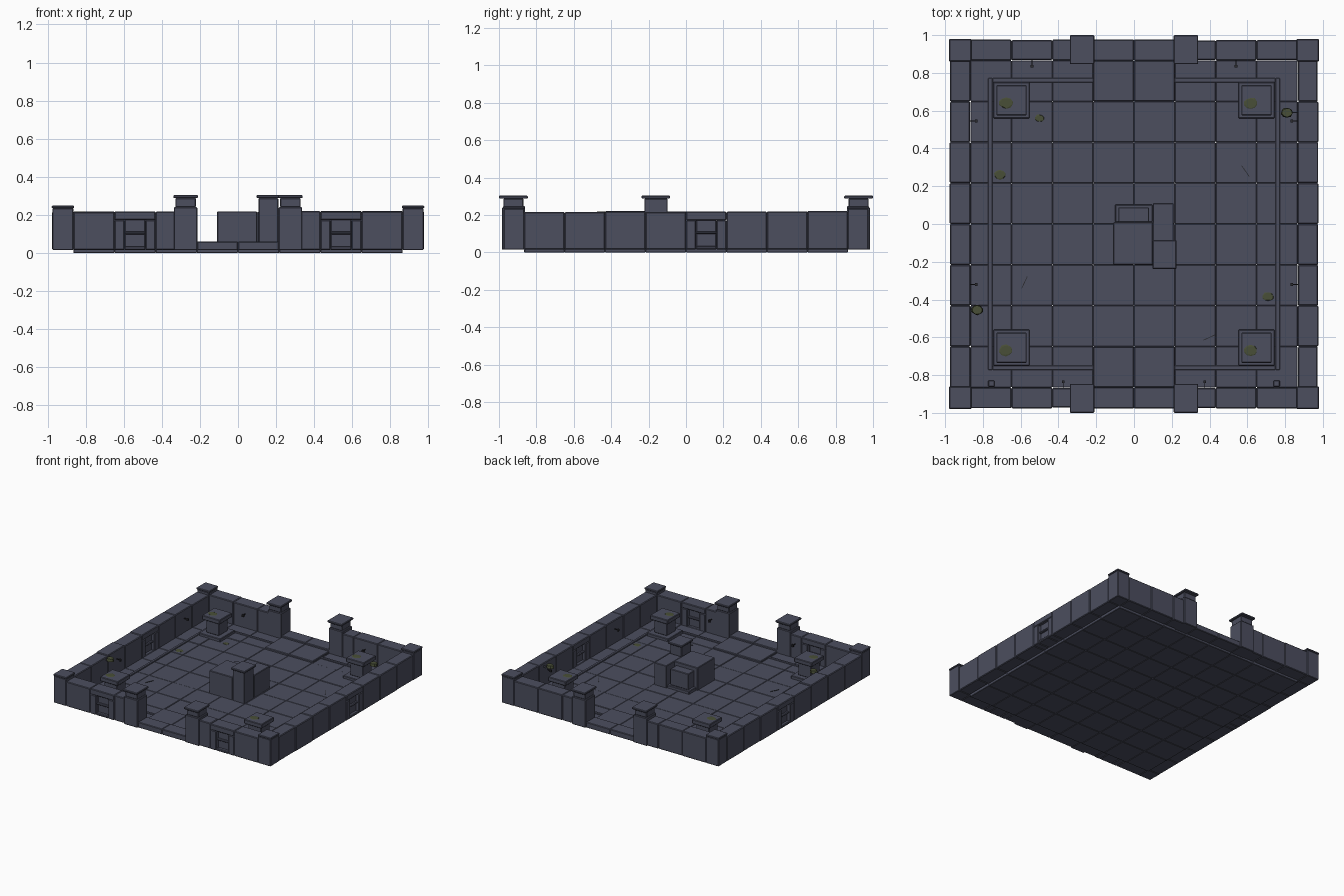
import bpy, bmesh, math, random
from mathutils import Matrix, Vector

random.seed(4)
cube = bpy.data.objects.get("Cube")
if cube:
    bpy.data.objects.remove(cube, do_unlink=True)


def material(name, rgb):
    m = bpy.data.materials.new(name)
    m.use_nodes = True
    m.diffuse_color = (*rgb, 1)
    bsdf = next(n for n in m.node_tree.nodes if n.type == 'BSDF_PRINCIPLED')
    bsdf.inputs["Base Color"].default_value = (*rgb, 1)
    bsdf.inputs["Roughness"].default_value = 0.9
    return m


STONE = material("slate_stone", (0.072, 0.077, 0.114))
IRON = material("dark_iron", (0.025, 0.025, 0.03))
MOSS = material("moss_green", (0.066, 0.078, 0.038))


def add_object(name, bm, mat):
    mesh = bpy.data.meshes.new(name)
    bm.to_mesh(mesh)
    bm.free()
    mesh.materials.append(mat)
    ob = bpy.data.objects.new(name, mesh)
    bpy.context.collection.objects.link(ob)
    return ob


def blocks(name, boxes, mat=STONE, edge=0.004):
    """Boxes given as (x0, x1, y0, y1, z0, z1), with chamfered edges."""
    bm = bmesh.new()
    for x0, x1, y0, y1, z0, z1 in boxes:
        size = Matrix.Diagonal((abs(x1 - x0), abs(y1 - y0), z1 - z0, 1))
        mid = Vector(((x0 + x1) / 2, (y0 + y1) / 2, (z0 + z1) / 2))
        bmesh.ops.create_cube(bm, size=1, matrix=Matrix.Translation(mid) @ size)
    ob = add_object(name, bm, mat)
    if edge:
        bev = ob.modifiers.new("edge", 'BEVEL')
        bev.width = edge
        bev.segments = 1
    return ob


def square(x, y, half, z0, z1):
    return (x - half, x + half, y - half, y + half, z0, z1)


def blob(name, x, y, z, r, depth=0.002):
    """Irregular flat patch."""
    bm = bmesh.new()
    bmesh.ops.create_cone(bm, cap_ends=True, segments=10, radius1=r, radius2=r * 0.85, depth=depth)
    for v in bm.verts:
        v.co.x *= random.uniform(0.9, 1.1)
        v.co.y *= random.uniform(0.72, 0.92)
    bmesh.ops.translate(bm, verts=bm.verts, vec=(x, y, z + depth / 2))
    return add_object(name, bm, MOSS)


PITCH = 0.2163
OUT, INN = 0.976, 0.865
FLOOR, TOP = 0.035, 0.218
CORNERS = [(sx, sy) for sx in (-1, 1) for sy in (-1, 1)]

# Paved floor with slightly uneven slabs
tiles = []
for i in range(8):
    for j in range(8):
        x, y = -INN + i * PITCH, -INN + j * PITCH
        tiles.append((x, x + PITCH, y, y + PITCH, 0, FLOOR + random.uniform(-0.002, 0.002)))
blocks("floor_slabs", tiles, edge=0.003)

# Raised kerb around the court, broken at the two gates
kerb = []
for s in (-1, 1):
    kerb.append((s * 0.75, s * 0.772, -0.772, 0.772, 0.01, 0.043))
    for t in (-1, 1):
        kerb.append((t * 0.215, t * 0.75, s * 0.75, s * 0.772, 0.01, 0.043))
blocks("floor_kerb", kerb, edge=0.003)

# Gate thresholds and entry slabs
sill = []
for s in (-1, 1):
    for t in (-1, 1):
        sill.append((0, t * 0.215, s * INN, s * OUT, 0.015, 0.06))
        sill.append((0, t * 0.215, s * 0.65, s * INN, 0.003, 0.048))
blocks("gate_thresholds", sill)


def wall_run(name, spans, windows, place):
    """Wall blocks along a run; windowed spans become niches with shelves."""
    boxes = []
    for k, (a, b) in enumerate(spans):
        if k not in windows:
            inset = random.uniform(0, 0.004)
            boxes.append((a, b, INN + inset, OUT - inset, 0.015, TOP + random.uniform(-0.003, 0.003)))
            continue
        m = (a + b) / 2
        lo, hi = m - 0.055, m + 0.055
        boxes += [(a, lo, INN, OUT, 0.015, 0.172), (hi, b, INN, OUT, 0.015, 0.172),
                  (a, b, INN, OUT, 0.172, TOP), (lo, hi, INN, OUT, 0.015, 0.035),
                  (lo, hi, INN + 0.008, OUT - 0.008, 0.098, 0.112),
                  (lo, hi, 0.89, 0.951, 0.025, 0.182)]
    blocks(name, [place(*b) for b in boxes], edge=0.005)


side = [(-INN + k * PITCH, -INN + (k + 1) * PITCH) for k in range(8)]
half = [(0.3, 0.4326), (0.4326, 0.6489), (0.6489, INN)]
for s, word in ((1, "left"), (-1, "right")):
    wall_run(word + "_wall", side, [4],
             lambda a, b, c, d, e, f: (s * c, s * d, a, b, e, f))
    wall_run("front_wall_" + word, half, [1],
             lambda a, b, c, d, e, f: (s * a, s * b, -c, -d, e, f))
    wall_run("back_wall_" + word, half, [],
             lambda a, b, c, d, e, f: (s * a, s * b, c, d, e, f))

# Corner piers, gate posts and court pedestals
piers, posts, pedestals = [], [], []
for sx, sy in CORNERS:
    x, y = sx * 0.92, sy * 0.92
    piers += [square(x, y, 0.055, 0.015, 0.234), square(x, y, 0.059, 0.234, 0.248)]
    x, y = sx * 0.275, sy * 0.923
    posts += [square(x, y, 0.062, 0.015, 0.24), square(x, y, 0.054, 0.24, 0.288),
              (x - 0.065, x + 0.065, y - 0.077, y + 0.077, 0.288, 0.304)]
    x, y = sx * 0.648, sy * 0.655
    pedestals += [square(x, y, 0.096, 0.01, 0.058), square(x, y, 0.058, 0.058, 0.165),
                  square(x, y, 0.08, 0.165, 0.2)]
    blob("pedestal_moss", x - 0.03, y - 0.015, 0.2, 0.036)
blocks("corner_piers", piers)
blocks("gate_posts", posts)
blocks("pedestals", pedestals)

# Central ruin: thick block, side block, capped post and a chest on a plinth
blocks("centre_block", [(-0.11, 0.1, -0.215, 0.01, 0.02, 0.218)])
blocks("centre_side_block", [(0.1, 0.21, -0.09, 0.11, 0.02, 0.216)])
blocks("centre_post", [(0.108, 0.212, -0.222, -0.098, 0.02, 0.288),
                       (0.098, 0.225, -0.237, -0.085, 0.288, 0.304)])
blocks("centre_chest", [(-0.1, 0.098, 0.01, 0.103, 0.02, 0.06),
                        (-0.083, 0.08, 0.01, 0.088, 0.06, 0.19)])

# Wall hooks: thin peg with a knob, standing out from the inner faces
hooks = []
for s in (-1, 1):
    for x, y, dx, dy in ((s * 0.54, INN, 0, -1), (s * 0.375, -INN, 0, 1),
                         (s * INN, 0.545, -s, 0), (s * INN, -0.32, -s, 0)):
        tx, ty = x + dx * 0.03, y + dy * 0.03
        hooks.append((min(x, tx) - 0.002, max(x, tx) + 0.002,
                      min(y, ty) - 0.002, max(y, ty) + 0.002, 0.146, 0.152))
        hooks.append(square(tx, ty, 0.007, 0.138, 0.156))
blocks("wall_hooks", hooks, mat=IRON, edge=0)
blocks("small_brackets", [square(s * 0.755, -0.845, 0.017, 0.03, 0.06) for s in (-1, 1)])

# Mossy bowls on thin wall brackets
for s, x, y in ((1, 0.81, 0.59), (-1, -0.83, -0.455)):
    blocks("bowl_bracket", [(x, s * INN, y - 0.003, y + 0.003, 0.185, 0.198)], edge=0)
    blob("moss_bowl", x, y, 0.198, 0.032, depth=0.02)

# Moss and cracks on the floor
for x, y, r in ((-0.5, 0.56, 0.025), (-0.71, 0.26, 0.03), (0.71, -0.385, 0.03)):
    blob("floor_moss", x, y, FLOOR + 0.001, r)
for x, y, turn in ((0.59, 0.28, -55), (-0.58, -0.31, 65), (0.4, -0.6, 25)):
    crack = blocks("floor_crack", [(-0.035, 0.035, -0.002, 0.002, 0, 0.003)], mat=IRON, edge=0)
    crack.location = (x, y, FLOOR + 0.001)
    crack.rotation_euler.z = math.radians(turn)
